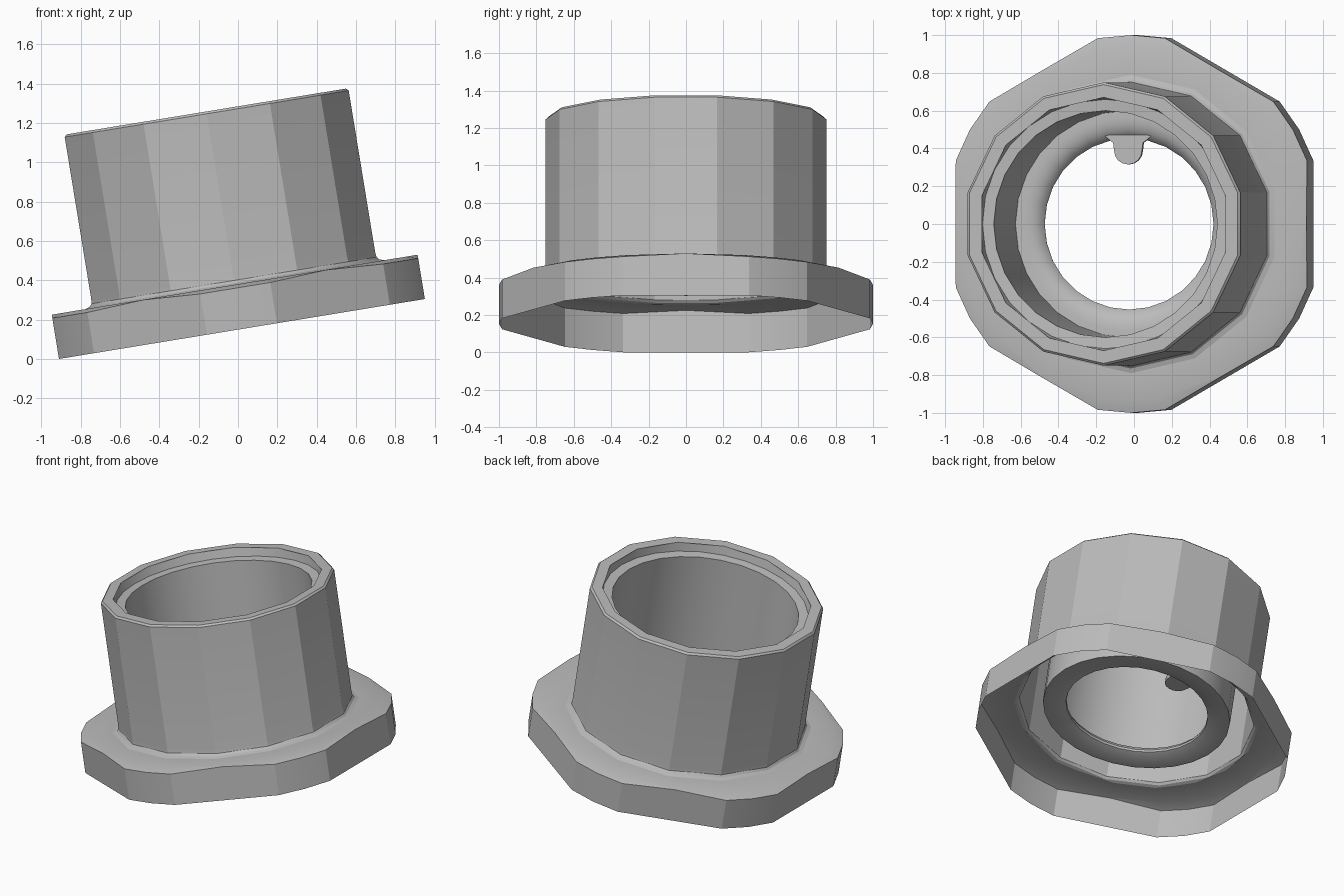
import bpy, bmesh, math
from mathutils import Matrix

old = bpy.data.objects.get("Cube")
if old:
    bpy.data.objects.remove(old, do_unlink=True)

grey = bpy.data.materials.new("plain grey")
grey.use_nodes = True
COL = (0.5, 0.5, 0.5, 1)
grey.diffuse_color = COL
grey.node_tree.nodes["Principled BSDF"].inputs["Base Color"].default_value = COL

# The whole part leans to its right
TILT = Matrix.Translation((0.02, 0, 0.153)) @ Matrix.Rotation(math.radians(-9.3), 4, 'Y')


def finish(name, bm, angle):
    bmesh.ops.recalc_face_normals(bm, faces=bm.faces)
    bm.transform(TILT)
    me = bpy.data.meshes.new(name)
    bm.to_mesh(me)
    bm.free()
    me.materials.append(grey)
    ob = bpy.data.objects.new(name, me)
    bpy.context.collection.objects.link(ob)
    bpy.ops.object.select_all(action='DESELECT')
    ob.select_set(True)
    bpy.context.view_layer.objects.active = ob
    bpy.ops.object.shade_smooth_by_angle(angle=math.radians(angle))
    return ob


def skin(bm, rings):
    """Join closed rings of points with quads."""
    rows = [[bm.verts.new(p) for p in ring] for ring in rings]
    n = len(rows[0])
    for a, b in zip(rows, rows[1:]):
        for i in range(n):
            j = (i + 1) % n
            bm.faces.new((a[i], a[j], b[j], b[i]))


def circle(r, h, n, start=0.0):
    return [(r * math.cos(start + math.tau * i / n),
             r * math.sin(start + math.tau * i / n), h) for i in range(n)]


# Fourteen-sided outer sleeve with a small fillet at its foot and an eased rim
SIDES = 14
HALF = math.pi / SIDES
bm = bmesh.new()
outer = [(0.79, 0.228), (0.765, 0.236), (0.753, 0.25), (0.75, 0.275),
         (0.75, 1.108), (0.738, 1.12), (0.67, 1.12)]
skin(bm, [circle(r, h, SIDES, HALF) for r, h in outer])
finish("outer_sleeve", bm, 22)

# Stepped bore with a rounded lip at the bottom
bm = bmesh.new()
inner = [(0.672, 1.12), (0.66, 1.06), (0.60, 1.055), (0.60, 0.345),
         (0.565, 0.345), (0.535, 0.343), (0.50, 0.332), (0.47, 0.312),
         (0.453, 0.285), (0.455, 0.27), (0.515, 0.25), (0.60, 0.25), (0.60, 0.345)]
skin(bm, [circle(r, h, 28, HALF) for r, h in inner])
bmesh.ops.remove_doubles(bm, verts=bm.verts, dist=0.0005)
finish("stepped_bore", bm, 30)

# Hexagonal flange with corners cut to a circle and chamfered on top
FLAT, TOP = 0.942, 0.228
corner = math.acos(FLAT)
angles = []
for k in range(6):
    base = k * math.pi / 3
    angles += [base, base + corner, base + math.pi / 6, base + math.pi / 3 - corner]


def hole_radius(a):
    off = (a + HALF) % (2 * HALF) - HALF
    return 0.785 * math.cos(HALF) / math.cos(off)


def ring(radius, height):
    return [(radius(i, a) * math.cos(a), radius(i, a) * math.sin(a), height(i))
            for i, a in enumerate(angles)]


def edge(i, a):
    return FLAT if i % 4 == 0 else 1.0


bm = bmesh.new()
skin(bm, [ring(lambda i, a: hole_radius(a), lambda i: TOP),
          ring(lambda i, a: 0.935, lambda i: TOP),
          ring(edge, lambda i: TOP - 0.001 if i % 4 == 0 else TOP - 0.018),
          ring(edge, lambda i: 0.0)])
finish("hex_flange", bm, 22)

# Small rounded key tab pointing into the bore at the back
bm = bmesh.new()
half = [(0.13, 0.47), (0.10, 0.445), (0.08, 0.43), (0.075, 0.39)]
tip = [(0.075 * math.cos(t), 0.39 - 0.075 * math.sin(t))
       for t in [math.pi * i / 8 for i in range(1, 8)]]
outline = half + tip + [(-x, y) for x, y in reversed(half)]
face = bm.faces.new([bm.verts.new((x, y, 0.285)) for x, y in outline])
up = bmesh.ops.extrude_face_region(bm, geom=[face])
bmesh.ops.translate(bm, vec=(0, 0, 0.035),
                    verts=[g for g in up["geom"] if isinstance(g, bmesh.types.BMVert)])
finish("key_tab", bm, 30)
